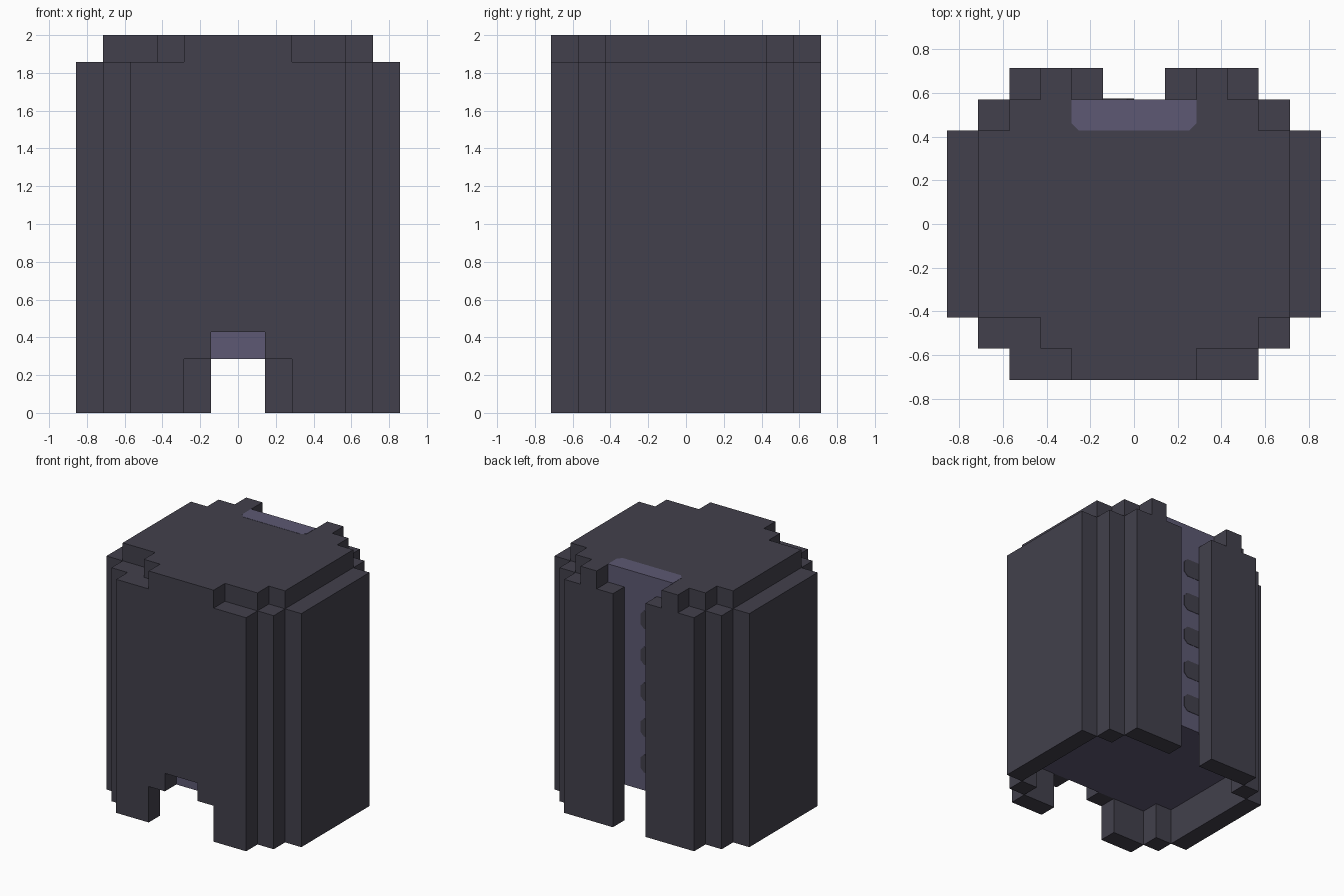
import bpy, bmesh

if "Cube" in bpy.data.objects:
    bpy.data.objects.remove(bpy.data.objects["Cube"])

U = 2 / 14  # one block; all sizes below are in blocks


def material(name, rgb):
    m = bpy.data.materials.new(name)
    m.diffuse_color = (*rgb, 1)
    m.use_nodes = True
    m.node_tree.nodes["Principled BSDF"].inputs["Base Color"].default_value = m.diffuse_color
    return m


DARK = material("dark slate", (0.0545, 0.0513, 0.0723))
LILAC = material("dusky lilac", (0.1095, 0.0999, 0.1714))


def prism(name, outline, axis, lo, hi, mats, rule=None):
    """Extrude a flat outline along y (outline in x, z) or z (outline in x, y)."""
    bm = bmesh.new()

    def place(p, t):
        return (p[0] * U, p[1] * U, t * U) if axis == 'z' else (p[0] * U, t * U, p[1] * U)

    base = bm.faces.new([bm.verts.new(place(p, lo)) for p in outline])
    ext = bmesh.ops.extrude_face_region(bm, geom=[base], use_keep_orig=True)
    top = [v for v in ext["geom"] if isinstance(v, bmesh.types.BMVert)]
    shift = (0, 0, (hi - lo) * U) if axis == 'z' else (0, (hi - lo) * U, 0)
    bmesh.ops.translate(bm, vec=shift, verts=top)
    bmesh.ops.recalc_face_normals(bm, faces=bm.faces)
    for f in bm.faces:
        if rule and rule(f):
            f.material_index = 1
    me = bpy.data.meshes.new(name)
    bm.to_mesh(me)
    bm.free()
    for m in mats:
        me.materials.append(m)
    ob = bpy.data.objects.new(name, me)
    bpy.context.collection.objects.link(ob)
    return ob


def block(name, x0, x1, y0, y1, z0, z1):
    return prism(name, [(x0, y0), (x1, y0), (x1, y1), (x0, y1)], 'z', z0, z1, [DARK])


# Inner core, raised off the ground; its exposed top corners are dark
core = [(-4, -4), (4, -4), (4, -3), (5, -3), (5, 3), (4, 3), (4, 4), (-4, 4),
        (-4, 3), (-5, 3), (-5, -3), (-4, -3)]
prism("inner_core", core, 'z', 2, 13, [LILAC, DARK], lambda f: f.normal.z > 0.9)

# Front wall with stepped notch
front = [(-4, 0), (-2, 0), (-2, 2), (-1, 2), (-1, 3), (1, 3), (1, 2), (2, 2),
         (2, 0), (4, 0), (4, 13), (-4, 13)]
prism("front_wall", front, 'y', -5, -4, [DARK])

# Side walls, corner posts and split back wall
for side, s in (("left", -1), ("right", 1)):
    def mirrored(name, a, b, y0, y1):
        block(side + "_" + name, min(a * s, b * s), max(a * s, b * s), y0, y1, 0, 13)

    mirrored("side_wall", 5, 6, -3, 3)
    mirrored("front_post", 4, 5, -4, -3)
    mirrored("back_post", 4, 5, 3, 4)
    mirrored("back_wall", 1, 4, 4, 5)

# Top cap with irregular blocky rim; the middle of its back edge is lilac
cap = [(-2, -5), (2, -5), (2, -4), (4, -4), (4, -3), (5, -3), (5, 3), (4, 3),
       (4, 4), (3, 4), (3, 5), (2, 5), (2, 4), (-2, 4), (-2, 5), (-3, 5),
       (-3, 4), (-4, 4), (-4, 3), (-5, 3), (-5, -3), (-3, -3), (-3, -4), (-2, -4)]
prism("top_cap", cap, 'z', 13, 14, [DARK, LILAC],
      lambda f: f.normal.y > 0.9 and abs(f.calc_center_median().x) < U)

# Lilac patch on the cap, with clipped front corners
c = 0.22
patch = [(-2, 4), (-2, 3 + c), (-2 + c, 3), (2 - c, 3), (2, 3 + c), (2, 4)]
prism("top_patch", patch, 'z', 14, 14.012, [LILAC])

# Dark marks down the back channel, clipped on their inner end
for i in range(5):
    z = 3 + 2 * i
    mark = [(-1, z), (-c, z), (0, z + c), (0, z + 1 - c), (-c, z + 1), (-1, z + 1)]
    prism(f"back_mark_{i + 1}", mark, 'y', 4, 4.02, [DARK])
